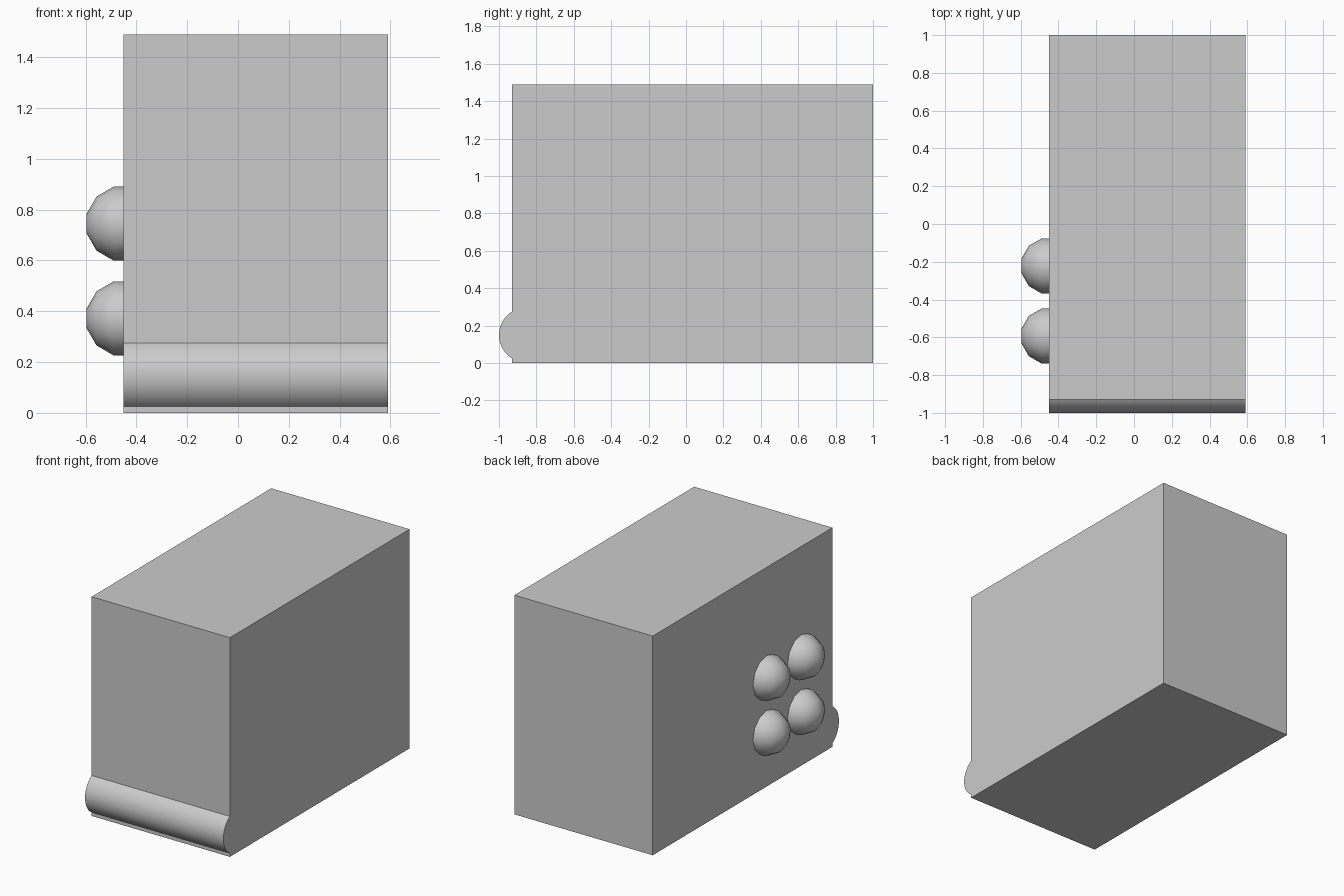
import bpy, bmesh
from math import sin, cos, pi, radians, asin

cube = bpy.data.objects.get("Cube")
if cube:
    bpy.data.objects.remove(cube, do_unlink=True)

# Single plain grey
grey = bpy.data.materials.new("plain_grey")
grey.use_nodes = True
colour = (0.6, 0.6, 0.6, 1)
grey.diffuse_color = colour
grey.node_tree.nodes["Principled BSDF"].inputs["Base Color"].default_value = colour

LEFT, RIGHT = 0.59, -0.45      # x limits of the block
FRONT, BACK = -0.93, 1.0
HEIGHT = 1.49


def finish(name, bm, angle=None):
    bmesh.ops.recalc_face_normals(bm, faces=bm.faces)
    mesh = bpy.data.meshes.new(name)
    bm.to_mesh(mesh)
    bm.free()
    mesh.materials.append(grey)
    obj = bpy.data.objects.new(name, mesh)
    bpy.context.collection.objects.link(obj)
    if angle:
        bpy.ops.object.select_all(action='DESELECT')
        obj.select_set(True)
        bpy.context.view_layer.objects.active = obj
        bpy.ops.object.shade_smooth_by_angle(angle=radians(angle))
    return obj


def extrude_profile(name, points, angle=None):
    """Extrude a closed (y, z) profile across the width of the block."""
    bm = bmesh.new()
    face = bm.faces.new([bm.verts.new((RIGHT, y, z)) for y, z in points])
    new = bmesh.ops.extrude_face_region(bm, geom=[face])["geom"]
    verts = [v for v in new if isinstance(v, bmesh.types.BMVert)]
    bmesh.ops.translate(bm, verts=verts, vec=(LEFT - RIGHT, 0, 0))
    return finish(name, bm, angle)


def dome(name, y, z, radius=0.151, sides=12):
    """Faceted ball half sunk in the block, with a flat tip towards -x."""
    bm = bmesh.new()
    rings = []
    for polar in (15, 45, 75, 105):
        p = radians(polar)
        rings.append([bm.verts.new((RIGHT - radius * cos(p),
                                    y + radius * sin(p) * cos(2 * pi * i / sides),
                                    z + radius * sin(p) * sin(2 * pi * i / sides)))
                      for i in range(sides)])
    for a, b in zip(rings, rings[1:]):
        for i in range(sides):
            j = (i + 1) % sides
            bm.faces.new((a[i], a[j], b[j], b[i]))
    bm.faces.new(rings[0])
    bm.faces.new(rings[-1])
    return finish(name, bm, 35)


# Main block
extrude_profile("block", [(FRONT, 0), (BACK, 0), (BACK, HEIGHT), (FRONT, HEIGHT)])

# Rounded bar along the bottom of the front
bar_radius, bar_z = 0.147, 0.15
bar_y = -1 + bar_radius
half = asin(0.125 / bar_radius)
steps = 32
arc = [(bar_y - bar_radius * cos(t), bar_z + bar_radius * sin(t))
       for t in (half * (2 * i / steps - 1) for i in range(steps + 1))]
extrude_profile("front_bar", arc, 40)

# Four domes on the right side
for row, z in (("lower", 0.372), ("upper", 0.745)):
    for place, y in (("front", -0.593), ("rear", -0.222)):
        dome(f"{row}_{place}_dome", y, z)
